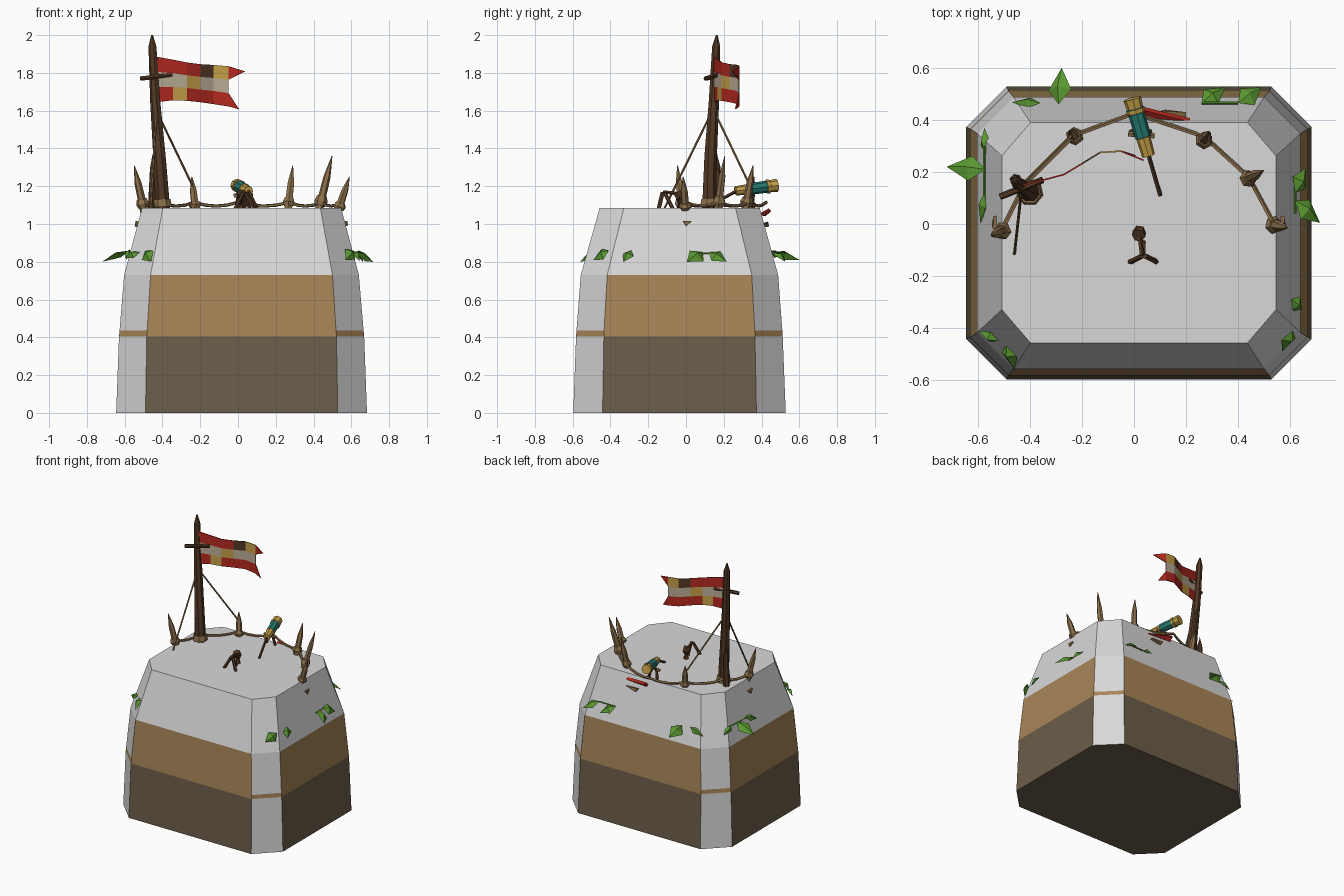
import bpy, math
from mathutils import Vector as V

cube = bpy.data.objects.get("Cube")
if cube:
    bpy.data.objects.remove(cube, do_unlink=True)


def material(name, r, g, b):
    m = bpy.data.materials.new(name)
    m.use_nodes = True
    m.diffuse_color = (r, g, b, 1)
    m.node_tree.nodes["Principled BSDF"].inputs["Base Color"].default_value = (r, g, b, 1)
    return m


STONE = material("pale stone", .69, .69, .69)
TAN = material("tan earth", .39, .235, .095)
EARTH = material("dark earth", .15, .112, .068)
WOOD = material("light wood", .27, .165, .072)
DARK = material("dark wood", .085, .04, .018)
RED = material("red cloth", .46, .022, .014)
BEIGE = material("beige cloth", .5, .42, .31)
GOLD = material("gold", .56, .35, .065)
TEAL = material("teal", .02, .2, .17)
GREEN = material("leaf green", .1, .31, .03)


def build(name, verts, faces, mats, index=None):
    me = bpy.data.meshes.new(name)
    me.from_pydata(verts, [], faces)
    for m in mats:
        me.materials.append(m)
    if index:
        for p, i in zip(me.polygons, index):
            p.material_index = i
    me.update()
    ob = bpy.data.objects.new(name, me)
    bpy.context.collection.objects.link(ob)
    return ob


def tube(name, pts, radii, mats, sides=6, index=None):
    """Loft rings of the given radii along a path; index gives one material per segment."""
    pts = [V(p) for p in pts]
    verts, faces, mi = [], [], []
    n = len(pts)
    for k, p in enumerate(pts):
        q = (pts[min(k + 1, n - 1)] - pts[max(k - 1, 0)]).to_track_quat('Z', 'Y')
        for s in range(sides):
            a = math.tau * s / sides
            verts.append(p + q @ V((math.cos(a), math.sin(a), 0)) * radii[k])
    for k in range(n - 1):
        for s in range(sides):
            t = (s + 1) % sides
            faces.append((k*sides + s, k*sides + t, (k+1)*sides + t, (k+1)*sides + s))
            mi.append(index[k] if index else 0)
    faces += [tuple(reversed(range(sides))), tuple(range((n-1)*sides, n*sides))]
    mi += [mi[0], mi[-1]]
    return build(name, verts, faces, mats, mi)


def rod(name, a, b, r, mat, sides=5):
    return tube(name, [a, b], [r, r], [mat], sides)


# Rock block: chamfered rings, coloured by height and by corner or side
levels = [  # z, x min, x max, y min, y max, chamfer in x, chamfer in y
    (0, -.645, .683, -.597, .528, .155, .155),
    (.405, -.63, .668, -.582, .512, .147, .147),
    (.435, -.627, .665, -.58, .51, .146, .146),
    (.73, -.603, .64, -.557, .488, .14, .14),
    (1.085, -.508, .546, -.457, .39, .11, .128)]
verts, faces, tint = [], [], []
for z, x0, x1, y0, y1, cx, cy in levels:
    verts += [(x0+cx, y0, z), (x1-cx, y0, z), (x1, y0+cy, z), (x1, y1-cy, z),
              (x1-cx, y1, z), (x0+cx, y1, z), (x0, y1-cy, z), (x0, y0+cy, z)]
for k in range(len(levels) - 1):
    for s in range(8):
        t = (s + 1) % 8
        faces.append((8*k + s, 8*k + t, 8*k + 8 + t, 8*k + 8 + s))
        corner = s % 2 == 1
        tint.append(0 if k == 3 else (1 if k == 1 else 0) if corner else (2 if k == 0 else 1))
faces += [tuple(reversed(range(8))), tuple(range(32, 40))]
tint += [2, 0]
build("rock_block", verts, faces, [STONE, TAN, EARTH], tint)

# Sharpened stakes with rope bindings
stakes = [((-.49, -.02, 1.04), (-.55, -.045, 1.31)),
          ((-.222, .33, 1.05), (-.245, .36, 1.25)),
          ((.262, .31, 1.05), (.29, .355, 1.31)),
          ((.42, .165, 1.04), (.498, .205, 1.36)),
          ((.52, 0, 1.04), (.59, -.015, 1.25))]
for i, (a, b) in enumerate(stakes):
    a, b = V(a), V(b)
    tube(f"stake_{i}", [a, a.lerp(b, .65), b], [.023, .019, .002], [WOOD])
    tube(f"stake_binding_{i}", [a.lerp(b, .18), a.lerp(b, .25), a.lerp(b, .34)],
         [.028, .035, .026], [WOOD])

# Sagging rope rail running from stake to stake
ties = [(-.51, -.03), (-.42, .15), (-.23, .34), (0, .425), (.27, .335), (.44, .18), (.54, -.005)]
rail = []
for (ax, ay), (bx, by) in zip(ties, ties[1:]):
    for k in range(4):
        t = k / 4
        rail.append((ax + (bx-ax)*t, ay + (by-ay)*t, 1.115 - .08*t*(1-t)))
rail.append((*ties[-1], 1.115))
tube("rope_rail", rail, [.009] * len(rail), [WOOD], 5)

# Flagpole, its bindings, peg and stay ropes
pole = [(-.395, .12, 1.04), (-.415, .13, 1.36), (-.437, .148, 1.65), (-.452, .16, 1.94), (-.455, .163, 2)]
tube("flagpole", pole, [.04, .034, .028, .022, .005], [DARK], 7)
tube("pole_binding", [(-.4, .122, 1.09), (-.402, .123, 1.13)], [.052, .046], [WOOD], 7)
rod("pole_peg", (-.515, .105, 1.77), (-.35, .17, 1.79), .013, DARK, 6)
tube("pole_brace", [(-.455, .17, 1.06), (-.45, .165, 1.3), (-.452, .165, 1.37)],
     [.024, .018, .002], [DARK])
rod("stay_rope_back", (-.432, .148, 1.6), (-.235, .345, 1.19), .006, WOOD)
rod("stay_rope_front", (-.432, .14, 1.6), (-.46, -.115, 1.08), .006, WOOD)

# Patchwork flag with a swallow tail
columns = [(-.428, .15, 1.885, 1.645), (-.345, .17, 1.87, 1.655), (-.27, .19, 1.855, 1.652),
           (-.2, .232, 1.846, 1.645), (-.13, .275, 1.842, 1.635), (-.05, .28, 1.835, 1.622)]
verts, faces, tint = [], [], []
for x, y, top, low in columns:
    verts += [(x, y, low + (top - low) * r / 3) for r in range(4)]
patches = {(0, 1): 2, (1, 2): 2, (2, 3): 3, (2, 4): 2}  # row, column: colour
for c in range(5):
    for r in range(3):
        a = 4*c + r
        faces.append((a, a + 4, a + 5, a + 1))
        tint.append(patches.get((r, c), 1 if r == 1 else 0))
verts += [(.005, .262, 1.608), (.037, .245, 1.808)]
faces += [(20, 24, 21), (22, 25, 23)]
tint += [0, 0]
flag = build("flag", verts, faces, [RED, BEIGE, GOLD, DARK], tint)
solid = flag.modifiers.new("thickness", 'SOLIDIFY')
solid.thickness = .006
solid.offset = 0

# Spyglass on its forked rest
a, b = V((.056, .262, 1.175)), V((-.007, .482, 1.205))
steps = [0, .32, .33, .74, .75, .82, .83, 1]
tube("spyglass", [a.lerp(b, t) for t in steps], [.025, .028, .031, .032, .037, .037, .032, .035],
     [GOLD, TEAL], 8, [0, 0, 1, 0, 0, 1, 0])
rod("spyglass_handle", (.056, .262, 1.172), (.1, .11, 1.09), .009, DARK)
rod("spyglass_crossbar", (-.022, .345, 1.15), (.078, .338, 1.155), .011, WOOD)
for side in (-1, 1):
    rod("spyglass_leg", (.025 + .02*side, .345, 1.16), (.025 + .042*side, .36, 1.05), .01, DARK)

# Small tripod stool and post on the top
for k in range(3):
    t = math.radians(90 + 120*k)
    rod(f"tripod_leg_{k}", (.035 + .008*math.cos(t), -.12 + .008*math.sin(t), 1.165),
        (.035 + .058*math.cos(t), -.12 + .05*math.sin(t), 1.08), .011, DARK)
tube("short_post", [(.02, -.03, 1.08), (.02, -.03, 1.14), (.018, -.045, 1.17)], [.022, .026, .026], [DARK])
rod("post_arm", (.02, -.04, 1.16), (.03, -.12, 1.17), .009, DARK)

# Loose splinters on the slopes
def splinter(name, p, q, r, mat, thick):
    ob = build(name, [p, q, r], [(0, 1, 2)], [mat])
    m = ob.modifiers.new("thickness", 'SOLIDIFY')
    m.thickness = thick
    m.offset = 0


splinter("red_scrap", (.03, .445, 1.075), (.03, .415, 1.05), (.215, .4, 1.05), RED, .02)
splinter("back_splinter", (.1, .425, 1.01), (.2, .42, 1.005), (.12, .43, .985), WOOD, .02)
splinter("left_splinter", (.572, -.015, 1.015), (.57, .03, 1.015), (.575, 0, .99), WOOD, .015)
splinter("right_splinter", (-.535, -.02, 1.015), (-.532, .03, 1.01), (-.54, 0, .985), WOOD, .015)


# Ivy leaves: folded diamonds from base to tip
def leaf(base, tip, width):
    base, tip = V(base), V(tip)
    along = tip - base
    out = V((base.x - .02, base.y + .03, .5)).normalized()
    side = along.cross(out).normalized() * width / 2
    mid = base + along * .4
    build("ivy_leaf", [base, mid + side, tip, mid - side, mid + out * .022],
          [(0, 1, 4), (1, 2, 4), (2, 3, 4), (3, 0, 4)], [GREEN])


for args in [
        ((-.29, .46, .85), (-.278, .6, .81), .1), ((-.36, .465, .86), (-.47, .468, .82), .05),
        ((.26, .465, .85), (.35, .525, .8), .085), ((.4, .465, .85), (.49, .525, .8), .085),
        ((-.57, .21, .86), (-.72, .22, .8), .1), ((-.57, .27, .86), (-.575, .37, .82), .05),
        ((-.575, .12, .86), (-.59, 0, .81), .05), ((.62, .12, .85), (.66, .215, .8), .085),
        ((.62, .09, .85), (.715, .005, .8), .1), ((.605, -.29, .86), (.645, -.33, .8), .07),
        ((.61, -.41, .86), (.57, -.49, .81), .08), ((-.52, -.45, .85), (-.6, -.41, .82), .05),
        ((-.49, -.46, .86), (-.46, -.56, .8), .08)]:
    leaf(*args)

# Ivy stems joining neighbouring leaves
for p, q in [((.26, .465, .85), (.4, .465, .85)), ((.62, .04, .845), (.62, .17, .845)),
             ((-.575, .05, .85), (-.575, .3, .86))]:
    rod("ivy_stem", p, q, .005, GREEN, 4)
